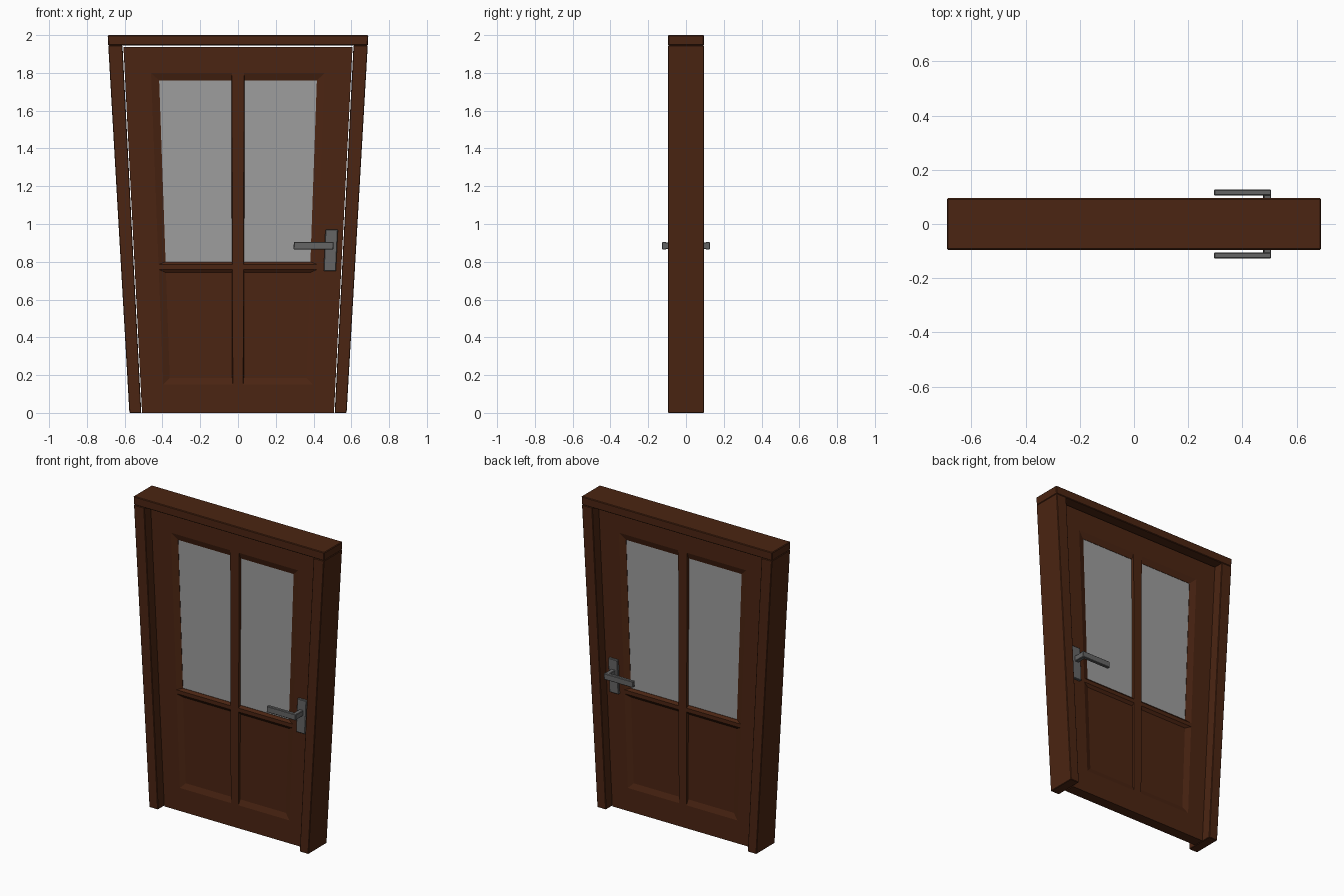
import bpy, bmesh

if "Cube" in bpy.data.objects:
    bpy.data.objects.remove(bpy.data.objects["Cube"])


def material(name, rgb):
    m = bpy.data.materials.new(name)
    m.diffuse_color = (*rgb, 1)
    m.use_nodes = True
    m.node_tree.nodes["Principled BSDF"].inputs["Base Color"].default_value = m.diffuse_color
    return m


WOOD = material("dark_wood", (0.07, 0.018, 0.006))
GLASS = material("grey_glass", (0.34, 0.34, 0.34))
METAL = material("dark_metal", (0.13, 0.13, 0.13))


def finish(name, bm, mat, bevel=0):
    # Everything is built straight, then flared wider towards the top
    for v in bm.verts:
        v.co.x *= 1 + 0.1 * v.co.z
    bmesh.ops.recalc_face_normals(bm, faces=bm.faces)
    me = bpy.data.meshes.new(name)
    bm.to_mesh(me)
    bm.free()
    ob = bpy.data.objects.new(name, me)
    bpy.context.collection.objects.link(ob)
    me.materials.append(mat)
    if bevel:
        mod = ob.modifiers.new("edge_bevel", 'BEVEL')
        mod.width = bevel
        mod.segments = 1
    return ob


def box(name, xr, yr, zr, mat, bevel=0):
    bm = bmesh.new()
    bmesh.ops.create_cube(bm, size=1)
    for v in bm.verts:
        for i, (a, b) in enumerate((xr, yr, zr)):
            v.co[i] = a if v.co[i] < 0 else b
    return finish(name, bm, mat, bevel)


# Surrounding frame
D = 0.095
box("lintel", (-0.575, 0.575), (-D, D), (1.945, 2.0), WOOD, 0.004)
box("left_jamb", (-0.575, -0.512), (-D, D), (0, 1.945), WOOD, 0.003)
box("right_jamb", (0.512, 0.575), (-D, D), (0, 1.945), WOOD, 0.003)

# Door leaf: both faces with sloped mouldings around windows and panels
T, R = 0.035, 0.022
xs = [-0.508, -0.39, -0.027, 0.027, 0.39, 0.508]
zs = [0, 0.15, 0.76, 0.785, 1.8, 1.938]
inner_z = {1: (0.185, 0.742), 3: (0.80, 1.76)}
bm = bmesh.new()


def quad(*pts):
    bm.faces.new([bm.verts.new(p) for p in pts])


def rect(x0, x1, z0, z1, y):
    return [(x0, y, z0), (x1, y, z0), (x1, y, z1), (x0, y, z1)]


for s in (-1, 1):
    for i in range(5):
        for j in range(5):
            outer = rect(xs[i], xs[i + 1], zs[j], zs[j + 1], s * T)
            if i not in (1, 3) or j not in (1, 3):
                quad(*outer)
                continue
            x0, x1 = (-0.355, -0.030) if i == 1 else (0.030, 0.355)
            inner = rect(x0, x1, *inner_z[j], s * R)
            for k in range(4):
                n = (k + 1) % 4
                quad(outer[k], outer[n], inner[n], inner[k])
            if j == 1:
                quad(*inner)
            elif s == 1:
                # Reveal between the two sides of the window opening
                for k in range(4):
                    a, b = inner[k], inner[(k + 1) % 4]
                    quad(a, b, (b[0], -R, b[2]), (a[0], -R, a[2]))
# Rim of the leaf
front, back = (rect(xs[0], xs[-1], zs[0], zs[-1], y) for y in (-T, T))
for k in range(4):
    n = (k + 1) % 4
    quad(front[k], front[n], back[n], back[k])
bmesh.ops.remove_doubles(bm, verts=bm.verts, dist=1e-5)
finish("door_leaf", bm, WOOD)

# Glass panes
for side, xr in (("left", (-0.355, -0.030)), ("right", (0.030, 0.355))):
    box(side + "_glass", xr, (-0.02, 0.02), (0.80, 1.76), GLASS)

# Handles on both sides
for side, s in (("front", -1), ("back", 1)):
    def yr(a, b):
        return tuple(sorted((s * a, s * b)))
    box(side + "_handle_plate", (0.422, 0.482), yr(0.03, 0.05), (0.75, 0.97), METAL, 0.003)
    box(side + "_handle_stem", (0.438, 0.464), yr(0.045, 0.115), (0.867, 0.903), METAL, 0.003)
    box(side + "_handle_lever", (0.271, 0.464), yr(0.105, 0.127), (0.865, 0.905), METAL, 0.003)
